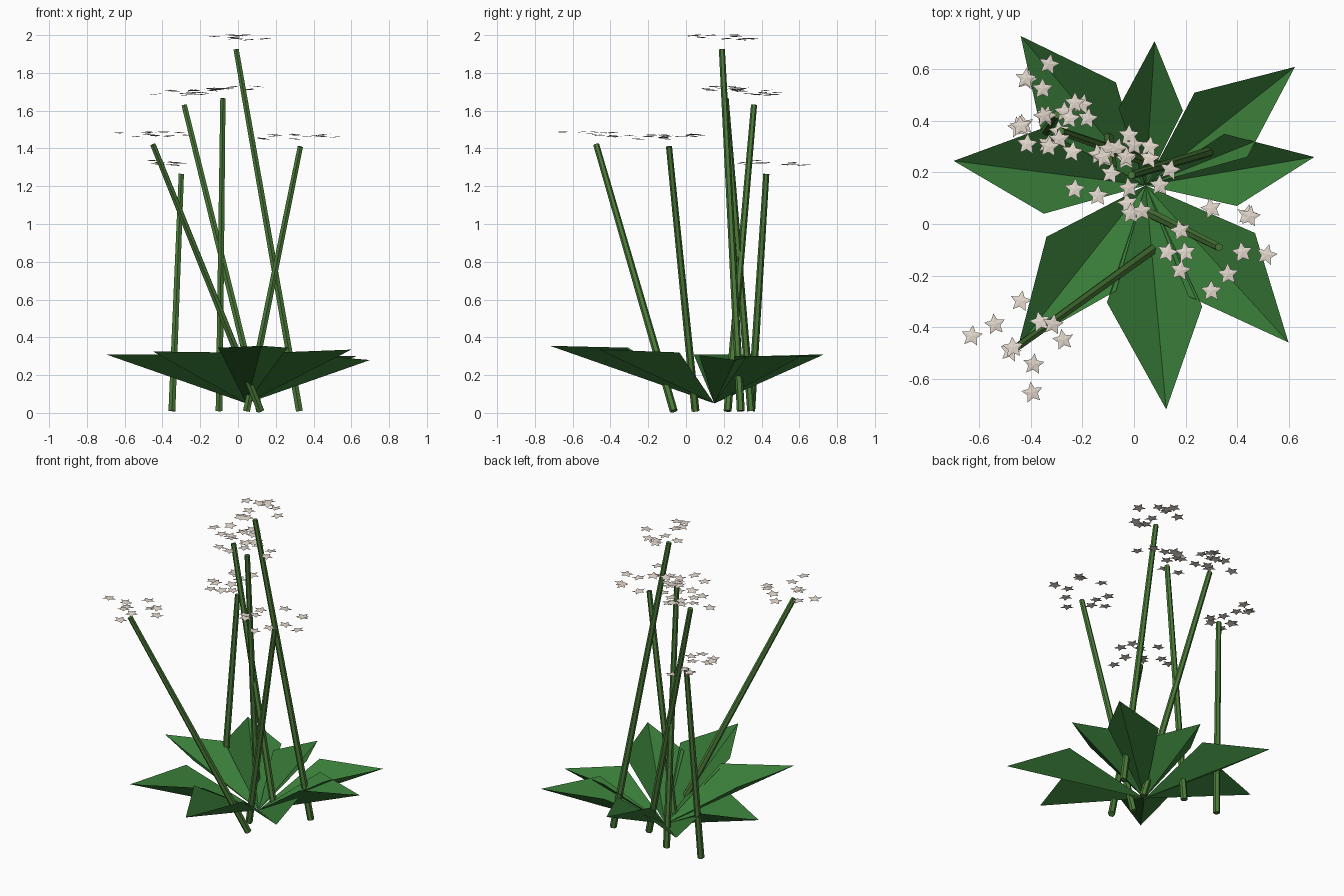
import bpy, bmesh, random
from math import pi, sin, cos
from mathutils import Vector, Matrix

random.seed(4)


def material(name, rgb):
    m = bpy.data.materials.new(name)
    m.diffuse_color = (*rgb, 1)
    return m


LEAF = material("leaf_green", (0.04, 0.20, 0.04))
STEM = material("stem_green", (0.07, 0.20, 0.04))
PETAL = material("petal_cream", (0.78, 0.70, 0.62))


def finish(bm, name, mat):
    mesh = bpy.data.meshes.new(name)
    bm.to_mesh(mesh)
    bm.free()
    mesh.materials.append(mat)
    ob = bpy.data.objects.new(name, mesh)
    bpy.context.collection.objects.link(ob)
    return ob


def leaf(tip, side_a, side_b, side_z):
    """Kite leaf folded along its midrib; sides run counter-clockwise b -> tip -> a."""
    bm = bmesh.new()
    base = bm.verts.new((0.045, 0.15, 0.05))
    t = bm.verts.new(tip)
    a = bm.verts.new((*side_a, side_z))
    b = bm.verts.new((*side_b, side_z))
    for f in (bm.faces.new((base, t, a)), bm.faces.new((base, b, t))):
        f.normal_update()
        if f.normal.z < 0:
            f.normal_flip()
    finish(bm, "leaf", LEAF)


def stem(base, top):
    base, top = Vector(base), Vector(top)
    d = top - base
    bm = bmesh.new()
    bmesh.ops.create_cone(bm, cap_ends=True, segments=6, radius1=0.021,
                          radius2=0.016, depth=d.length)
    rot = Vector((0, 0, 1)).rotation_difference(d).to_matrix().to_4x4()
    bm.transform(Matrix.Translation((base + top) / 2) @ rot)
    finish(bm, "stem", STEM)


def blossoms(z, spots):
    """Flat five-pointed stars, slightly tilted, scattered round a stem top."""
    bm = bmesh.new()
    for x, y in spots:
        m = (Matrix.Translation((x, y, z + random.uniform(-0.014, 0.014)))
             @ Matrix.Rotation(random.uniform(-0.12, 0.12), 4, 'X')
             @ Matrix.Rotation(random.uniform(-0.12, 0.12), 4, 'Y')
             @ Matrix.Rotation(random.uniform(-0.25, 0.25), 4, 'Z'))
        ring = []
        for i in range(10):
            r = 0.021 if i % 2 else 0.043
            a = pi / 2 + i * pi / 5
            ring.append(bm.verts.new(m @ Vector((r * cos(a), r * sin(a), 0))))
        mid = bm.verts.new(m @ Vector((0, 0, 0.003)))
        for i in range(10):
            bm.faces.new((mid, ring[i], ring[(i + 1) % 10]))
    finish(bm, "blossoms", PETAL)


# Rosette of leaves
leaf((-0.44, 0.73, 0.31), (-0.07, 0.55), (-0.36, 0.36), 0.30)
leaf((0.08, 0.71, 0.30), (-0.06, 0.45), (0.19, 0.44), 0.30)
leaf((0.625, 0.61, 0.30), (0.235, 0.51), (0.44, 0.26), 0.30)
leaf((0.70, 0.26, 0.28), (0.35, 0.35), (0.40, 0.07), 0.305)
leaf((0.60, -0.46, 0.335), (0.47, -0.035), (0.21, -0.28), 0.32)
leaf((0.125, -0.72, 0.355), (-0.105, -0.305), (0.265, -0.32), 0.345)
leaf((-0.45, -0.475, 0.325), (-0.34, -0.05), (-0.07, -0.26), 0.32)
leaf((-0.70, 0.245, 0.31), (-0.35, 0.04), (-0.36, 0.37), 0.31)

# Flower stems
stem((0.12, -0.065, 0.01), (-0.45, -0.475, 1.42))
stem((0.115, 0.22, 0.01), (-0.285, 0.36, 1.63))
stem((-0.10, 0.345, 0.01), (-0.08, 0.21, 1.665))
stem((0.325, 0.29, 0.01), (-0.01, 0.19, 1.925))
stem((0.045, 0.05, 0.01), (0.33, -0.09, 1.41))
stem((-0.35, 0.345, 0.01), (-0.30, 0.425, 1.265))

# Blossom clusters
blossoms(1.475, [(-.44, -.30), (-.54, -.39), (-.63, -.435), (-.365, -.38), (-.315, -.39),
                 (-.275, -.45), (-.47, -.48), (-.48, -.495), (-.39, -.545), (-.395, -.655)])
blossoms(1.695, [(-.23, .47), (-.20, .465), (-.27, .435), (-.18, .41), (-.25, .41),
                 (-.29, .33), (-.24, .28), (-.33, .30), (-.44, .38), (-.35, .42)])
blossoms(1.72, [(-.14, .27), (-.12, .255), (-.09, .195), (-.065, .295), (-.23, .135),
                (-.14, .11), (.06, .255), (-.03, .25), (-.10, .29), (.10, .15)])
blossoms(1.988, [(-.02, .345), (0, .305), (.06, .30), (.14, .21), (-.03, .26),
                 (-.02, .14), (-.025, .08), (.03, .05), (-.013, .04), (-.12, .26)])
blossoms(1.46, [(.30, .06), (.44, .035), (.45, .03), (.18, -.025), (.13, -.11), (.20, -.11),
                (.18, -.18), (.42, -.11), (.515, -.12), (.365, -.195), (.30, -.26)])
blossoms(1.325, [(-.33, .62), (-.42, .565), (-.415, .56), (-.355, .525), (-.34, .42),
                 (-.45, .375), (-.43, .385), (-.415, .31), (-.335, .31), (-.29, .36)])
